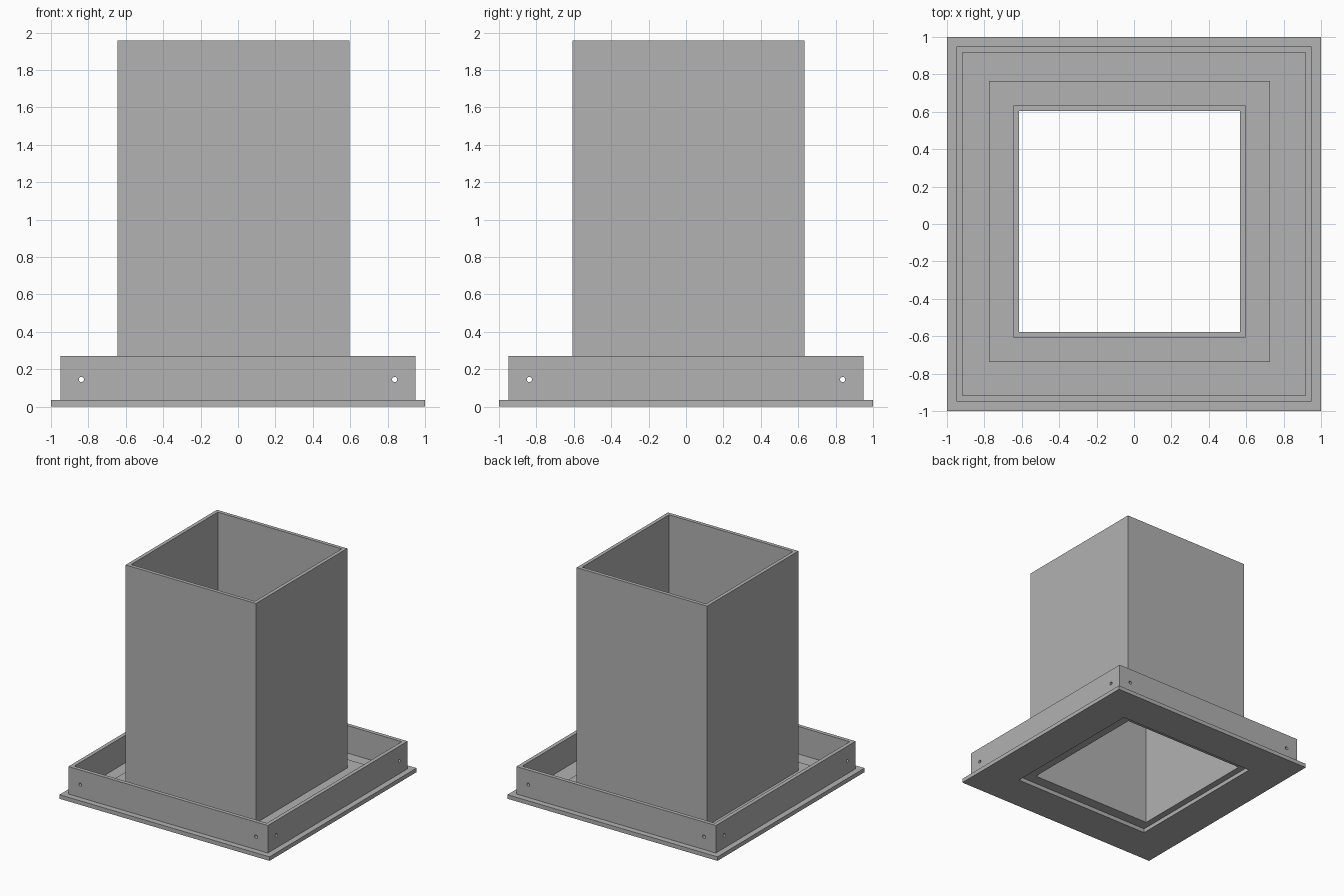
import bpy, bmesh, math
from mathutils import Matrix

cube = bpy.data.objects.get("Cube")
if cube:
    bpy.data.objects.remove(cube, do_unlink=True)

grey = bpy.data.materials.new("plain grey")
grey.use_nodes = True
colour = (0.445, 0.445, 0.445, 1)
grey.diffuse_color = colour
grey.node_tree.nodes["Principled BSDF"].inputs["Base Color"].default_value = colour


def add_object(name, bm):
    bmesh.ops.recalc_face_normals(bm, faces=bm.faces)
    mesh = bpy.data.meshes.new(name)
    bm.to_mesh(mesh)
    bm.free()
    mesh.materials.append(grey)
    obj = bpy.data.objects.new(name, mesh)
    bpy.context.collection.objects.link(obj)
    return obj


def square_sweep(name, profile, centre=(0, 0)):
    """Sweep a closed (half width, height) profile around a square."""
    bm = bmesh.new()
    rings = [[bm.verts.new((centre[0] + sx * h, centre[1] + sy * h, z))
              for sx, sy in ((-1, -1), (1, -1), (1, 1), (-1, 1))]
             for h, z in profile]
    for i, ring in enumerate(rings):
        prev = rings[i - 1]
        for k in range(4):
            n = (k + 1) % 4
            bm.faces.new((prev[k], prev[n], ring[n], ring[k]))
    return add_object(name, bm)


def tube(outer, inner, low, high):
    return [(outer, low), (outer, high), (inner, high), (inner, low)]


plate_top, flange_top = 0.035, 0.068

# Base plate with a square opening
square_sweep("base_plate", tube(1.0, 0.67, 0, plate_top))

# Upright collar around the plate
collar = square_sweep("collar", tube(0.95, 0.917, plate_top, 0.272))

# Slightly offset duct with a flange resting on the plate
square_sweep("flanged_duct", [
    (0.59, plate_top), (0.752, plate_top), (0.752, flange_top),
    (0.621, flange_top), (0.621, 1.958), (0.59, 1.958)], (-0.024, 0.013))

# Screw holes through the collar, two on each side
bm = bmesh.new()
for side in range(4):
    turn = Matrix.Rotation(side * math.pi / 2, 4, "Z")
    for x in (-0.837, 0.837):
        place = Matrix.Translation((x, -0.935, 0.145)) @ Matrix.Rotation(math.pi / 2, 4, "X")
        bmesh.ops.create_cone(bm, cap_ends=True, segments=16, radius1=0.014,
                              radius2=0.014, depth=0.07, matrix=turn @ place)
cutter = add_object("screw_hole_cutter", bm)
cutter.hide_render = True
cutter.display_type = "WIRE"
cut = collar.modifiers.new("screw holes", "BOOLEAN")
cut.object = cutter
cut.operation = "DIFFERENCE"
cut.solver = "EXACT"

# Apply the cut and drop the helper
bpy.context.view_layer.update()
graph = bpy.context.evaluated_depsgraph_get()
finished = bpy.data.meshes.new_from_object(collar.evaluated_get(graph))
collar.modifiers.clear()
collar.data = finished
bpy.data.objects.remove(cutter, do_unlink=True)
